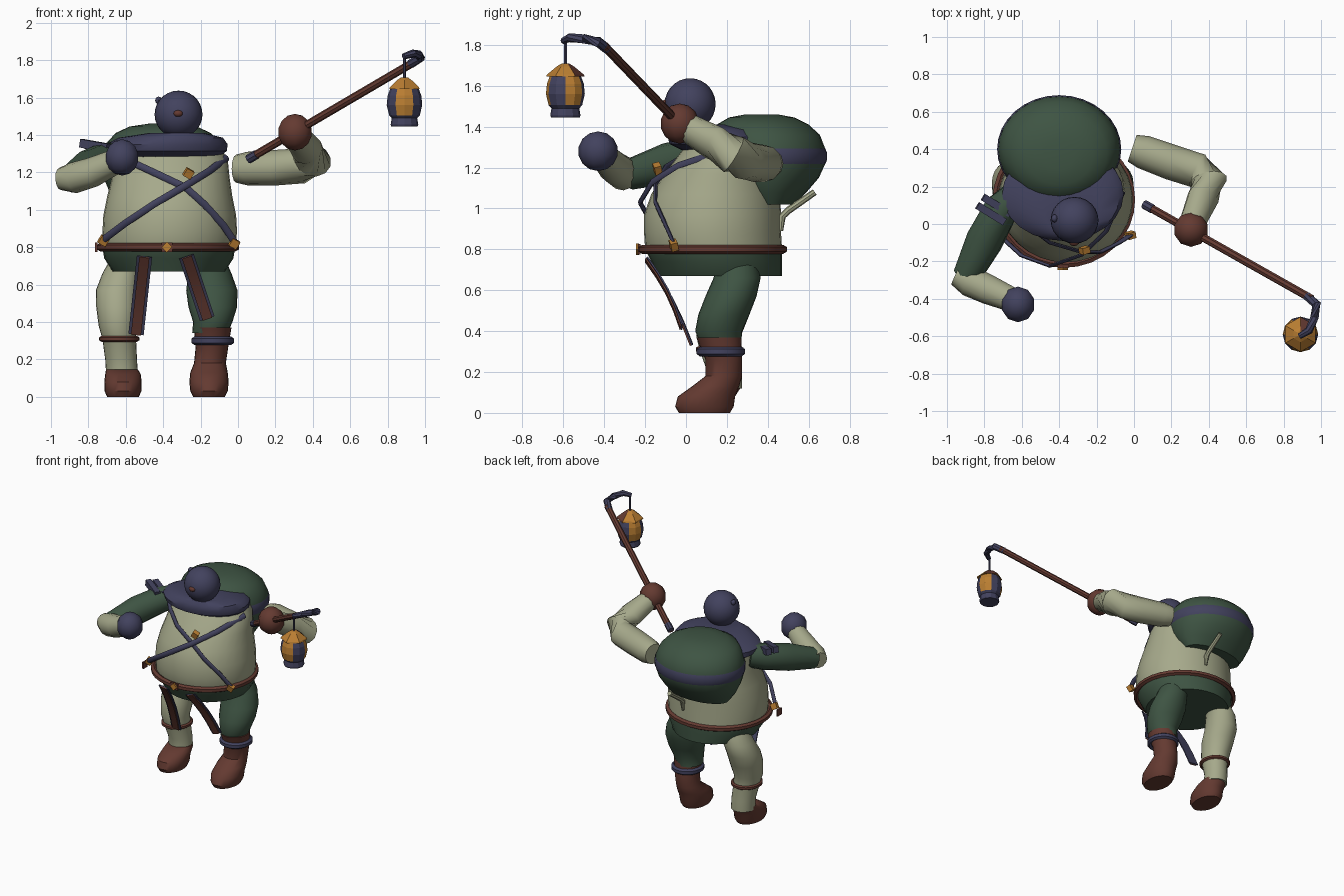
import bpy, bmesh, math
from mathutils import Vector

cube = bpy.data.objects.get("Cube")
if cube:
    bpy.data.objects.remove(cube, do_unlink=True)


def material(name, *rgb):
    lin = [((c / 255 + 0.055) / 1.055) ** 2.4 for c in rgb] + [1]
    m = bpy.data.materials.new(name)
    m.use_nodes = True
    m.diffuse_color = lin
    m.node_tree.nodes["Principled BSDF"].inputs["Base Color"].default_value = lin
    return m


NAVY = material("navy", 66, 66, 94)
PALE = material("pale_linen", 166, 169, 139)
GREEN = material("forest_green", 62, 84, 67)
BROWN = material("leather_brown", 100, 58, 49)
GOLD = material("gold", 186, 126, 50)


def finish(name, bm, mats, rule=None, angle=40):
    """Turn a bmesh into a shaded object; rule picks a colour per face centre."""
    bmesh.ops.recalc_face_normals(bm, faces=bm.faces)
    if rule:
        for f in bm.faces:
            f.material_index = rule(f.calc_center_median())
    me = bpy.data.meshes.new(name)
    bm.to_mesh(me)
    bm.free()
    for m in mats:
        me.materials.append(m)
    ob = bpy.data.objects.new(name, me)
    bpy.context.collection.objects.link(ob)
    bpy.ops.object.select_all(action='DESELECT')
    ob.select_set(True)
    bpy.context.view_layer.objects.active = ob
    if angle:
        bpy.ops.object.shade_smooth_by_angle(angle=math.radians(angle))
    return ob


def skin(bm, rings):
    for a, b in zip(rings, rings[1:]):
        for i in range(len(a)):
            j = (i + 1) % len(a)
            bm.faces.new((a[i], a[j], b[j], b[i]))
    bm.faces.new(rings[0])
    bm.faces.new(rings[-1])


def loft(name, rings, mats, rule=None, n=24, angle=40):
    """Stack of ellipses: each ring is (cx, cy, z, rx, ry)."""
    bm = bmesh.new()
    loops = []
    for cx, cy, z, rx, ry in rings:
        loops.append([bm.verts.new((cx + rx * math.cos(t), cy + ry * math.sin(t), z))
                      for t in (math.tau * i / n for i in range(n))])
    skin(bm, loops)
    return finish(name, bm, mats, rule, angle)


def tube(name, pts, radii, mat, n=12, flat=1.0):
    """Round limb, rod or strap along a path."""
    pts = [Vector(p) for p in pts]
    if not isinstance(radii, (list, tuple)):
        radii = [radii] * len(pts)
    bm = bmesh.new()
    loops = []
    for k, p in enumerate(pts):
        t = (pts[min(k + 1, len(pts) - 1)] - pts[max(k - 1, 0)]).normalized()
        u = t.cross(Vector((0, 1, 0))).normalized()
        v = t.cross(u)
        loops.append([bm.verts.new(p + radii[k] * (u * math.cos(a) + v * flat * math.sin(a)))
                      for a in (math.tau * i / n for i in range(n))])
    skin(bm, loops)
    return finish(name, bm, [mat])


def ball(name, loc, size, mat, seg=16, rings=10):
    bm = bmesh.new()
    bmesh.ops.create_uvsphere(bm, u_segments=seg, v_segments=rings, radius=1)
    for v in bm.verts:
        v.co = Vector(loc) + v.co * Vector(size)
    return finish(name, bm, [mat], angle=50)


def block(name, loc, size, mat, rot=(0, 0, 0)):
    bm = bmesh.new()
    bmesh.ops.create_cube(bm, size=1)
    for v in bm.verts:
        v.co *= Vector(size)
    ob = finish(name, bm, [mat], angle=0)
    ob.location, ob.rotation_euler = loc, rot
    return ob


def hoop(name, loc, rx, ry, thick, high, mat, n=32):
    """Elliptical band with a rounded section."""
    bm = bmesh.new()
    grid = []
    for i in range(n):
        a = math.tau * i / n
        grid.append([bm.verts.new((loc[0] + (rx + thick * math.cos(b)) * math.cos(a),
                                   loc[1] + (ry + thick * math.cos(b)) * math.sin(a),
                                   loc[2] + high * math.sin(b)))
                     for b in (math.tau * (j + 0.5) / 6 for j in range(6))])
    for i in range(n):
        p, q = grid[i], grid[(i + 1) % n]
        for j in range(6):
            bm.faces.new((p[j], q[j], q[j - 5], p[j - 5]))
    return finish(name, bm, [mat])


# Torso: green trousers below the belt, pale tunic above
loft("torso", [(-.37, .165, .67, .30, .305), (-.37, .15, .74, .345, .32),
               (-.37, .135, .8, .355, .335), (-.365, .13, .88, .36, .335),
               (-.365, .13, .97, .355, .335), (-.365, .145, 1.07, .335, .315),
               (-.36, .17, 1.17, .315, .275), (-.36, .2, 1.27, .305, .23),
               (-.37, .22, 1.36, .26, .18)],
     [GREEN, PALE], lambda c: int(c.z > .8), n=32)
hoop("belt", (-.375, .13, .8), .362, .345, .022, .022, BROWN)
block("belt_tab", (-.758, -.05, .8), (.012, .05, .05), BROWN)
block("belt_plate", (-.38, -.228, .8), (.06, .012, .05), BROWN)
block("belt_buckle", (-.38, -.238, .8), (.04, .015, .04), GOLD, (0, math.pi / 4, 0))

# Crossed chest straps and their gold fittings
tube("strap_rising_left", [(-.72, -.06, .84), (-.6, -.17, .93), (-.45, -.225, 1.03),
                           (-.28, -.165, 1.13), (-.15, -.04, 1.21), (-.06, .17, 1.28)],
     .019, NAVY, 8, .5)
tube("strap_rising_right", [(-.02, -.06, .83), (-.08, -.1, .92), (-.18, -.15, 1.03),
                            (-.28, -.15, 1.12), (-.45, -.1, 1.2), (-.58, 0, 1.26),
                            (-.67, .1, 1.33)], .019, NAVY, 8, .5)
for name, loc in (("chest_buckle", (-.265, -.14, 1.195)), ("left_fitting", (-.02, -.06, .82)),
                  ("right_fitting", (-.72, -.05, .835))):
    block(name, loc, (.045, .035, .045), GOLD, (.3, .5, .3))

# Hanging cloth strips: navy backing with a brown inset face
for side, top, bottom in (("right", (-.5, -.19, .75), (-.545, .03, .335)),
                          ("left", (-.275, -.19, .75), (-.165, -.02, .42))):
    a, b = Vector(top), Vector(bottom)
    d = (b - a).normalized()
    across = Vector((-d.z, 0, d.x)).normalized()
    normal = across.cross(d).normalized()
    if normal.y > 0:
        normal = -normal
    for part, half, lift, mat in (("edge", .041, 0, NAVY), ("face", .027, .008, BROWN)):
        bm = bmesh.new()
        loops = []
        for k in range(5):
            p = a.lerp(b, k / 4) + normal * (lift - .018 * math.sin(math.pi * k / 4))
            loops.append([bm.verts.new(p + across * s * half + normal * h)
                          for s, h in ((-1, -.004), (1, -.004), (1, .004), (-1, .004))])
        skin(bm, loops)
        finish(f"{side}_hanging_strip_{part}", bm, [mat])

# Legs, boots and bands
loft("left_leg", [(-.15, .17, .34, .095, .1), (-.135, .16, .4, .105, .115),
                  (-.135, .185, .48, .13, .125), (-.14, .22, .57, .137, .125),
                  (-.15, .25, .66, .115, .115), (-.17, .25, .74, .1, .1)], [GREEN])
loft("left_boot", [(-.155, .09, 0, .085, .125), (-.155, .09, .03, .1, .143),
                   (-.155, .1, .08, .105, .14), (-.155, .145, .13, .1, .115),
                   (-.15, .185, .18, .085, .09), (-.14, .185, .26, .087, .09),
                   (-.135, .16, .37, .1, .11)], [BROWN])
hoop("left_boot_band", (-.135, .17, .3), .098, .103, .018, .023, NAVY)
loft("right_leg", [(-.62, .19, .12, .085, .085), (-.625, .19, .2, .085, .085),
                   (-.635, .165, .31, .09, .1), (-.645, .16, .38, .1, .11),
                   (-.645, .185, .48, .113, .125), (-.645, .22, .57, .115, .125),
                   (-.62, .25, .66, .105, .115), (-.58, .25, .74, .1, .1)], [PALE])
loft("right_shoe", [(-.615, .09, 0, .085, .125), (-.615, .09, .03, .098, .143),
                    (-.615, .1, .08, .1, .14), (-.615, .145, .12, .095, .12),
                    (-.62, .18, .145, .086, .09)], [BROWN])
hoop("right_leg_band", (-.635, .165, .31), .095, .105, .014, .016, BROWN)

# Right arm, reaching forward
tube("right_sleeve", [(-.64, .14, 1.28), (-.71, .08, 1.265), (-.8, -.09, 1.22),
                      (-.895, -.28, 1.165)], [.085, .095, .1, .075], GREEN)
tube("right_forearm", [(-.95, -.27, 1.165), (-.88, -.305, 1.17), (-.78, -.35, 1.2),
                       (-.64, -.41, 1.265)], [.06, .083, .08, .065], PALE)
ball("right_hand", (-.62, -.43, 1.28), (.093, .098, .097), NAVY, 10, 7)
for i in range(2):
    block(f"shoulder_strap_{i}", (-.735 - .03 * i, .1 - .045 * i, 1.335 + .008 * i),
          (.17, .04, .045), NAVY, (0, .15, -.55))

# Left arm, bent to hold the staff
tube("left_arm", [(-.01, .405, 1.22), (.05, .385, 1.22), (.2, .33, 1.225), (.34, .285, 1.235),
                  (.4, .23, 1.265), (.37, .14, 1.32), (.31, .0, 1.4)],
     [.075, .09, .095, .095, .1, .085, .07], PALE)
ball("left_hand", (.305, -.03, 1.415), (.095, .095, .098), BROWN, 10, 7)

# Staff with end cap and hook
foot, tip = Vector((.055, .105, 1.27)), Vector((.95, -.4, 1.795))
tube("staff", [foot, tip], .022, BROWN, 8)
tube("staff_cap", [foot, foot.lerp(tip, .05)], .025, NAVY, 8)
tube("staff_hook", [foot.lerp(tip, .97), (.975, -.43, 1.815), (.965, -.5, 1.83),
                    (.935, -.57, 1.835), (.885, -.6, 1.82)],
     [.024, .026, .024, .022, .016], NAVY, 8)

# Lantern with three gold panes and a six-sided roof
LX, LY = .89, -.59
tube("lantern_cord", [(LX, LY, 1.69), (LX, LY, 1.82)], .008, NAVY, 6)


def pane(c):
    turn = math.degrees(math.atan2(c.y - LY, c.x - LX)) % 120
    return int(1.5 < c.z < 1.635 and turn < 60)


loft("lantern_body", [(LX, LY, z, r, r) for z, r in
                      ((1.445, .07), (1.455, .074), (1.49, .068), (1.505, .082),
                       (1.56, .095), (1.61, .09), (1.65, .075))],
     [NAVY, GOLD], pane, n=12, angle=0)
roof = loft("lantern_roof", [(0, 0, z, r, r) for z, r in
                             ((1.645, .094), (1.655, .09), (1.695, .042), (1.708, .02))],
            [GOLD, BROWN], lambda c: int(c.x > .01 and c.y > -.01), n=6, angle=0)
roof.location = (LX, LY, 0)
roof.rotation_euler.z = math.pi / 6

# Bulging back pack with a navy band
loft("back_pack", [(-.4, .41, 1.02, .24, .12), (-.4, .4, 1.08, .28, .19),
                   (-.4, .4, 1.15, .31, .25), (-.4, .4, 1.22, .325, .282),
                   (-.4, .4, 1.29, .325, .282), (-.4, .39, 1.36, .3, .265),
                   (-.4, .375, 1.41, .255, .225), (-.4, .37, 1.445, .18, .16),
                   (-.4, .37, 1.46, .08, .08)],
     [GREEN, NAVY], lambda c: int(1.22 < c.z < 1.29), n=28)
hoop("pack_band", (-.4, .4, 1.255), .325, .282, .008, .038, NAVY)
tube("rolled_scroll", [(-.3, .63, 1.08), (-.3, .5, .99), (-.3, .47, .96), (-.3, .465, .89)],
     [.016, .018, .018, .01], PALE, 8)

# Draped collar, head, nose and side button
loft("collar", [(-.37, .19, 1.28, .27, .2), (-.38, .17, 1.315, .32, .25),
                (-.38, .16, 1.35, .325, .25), (-.36, .14, 1.385, .28, .22),
                (-.33, .07, 1.41, .15, .13)], [NAVY])
ball("head", (-.318, .02, 1.51), (.128, .125, .127), NAVY, 24, 14)
ball("nose", (-.32, -.1, 1.515), (.026, .018, .018), BROWN, 10, 6)
ball("side_button", (-.425, .03, 1.585), (.018, .022, .02), NAVY, 8, 6)
